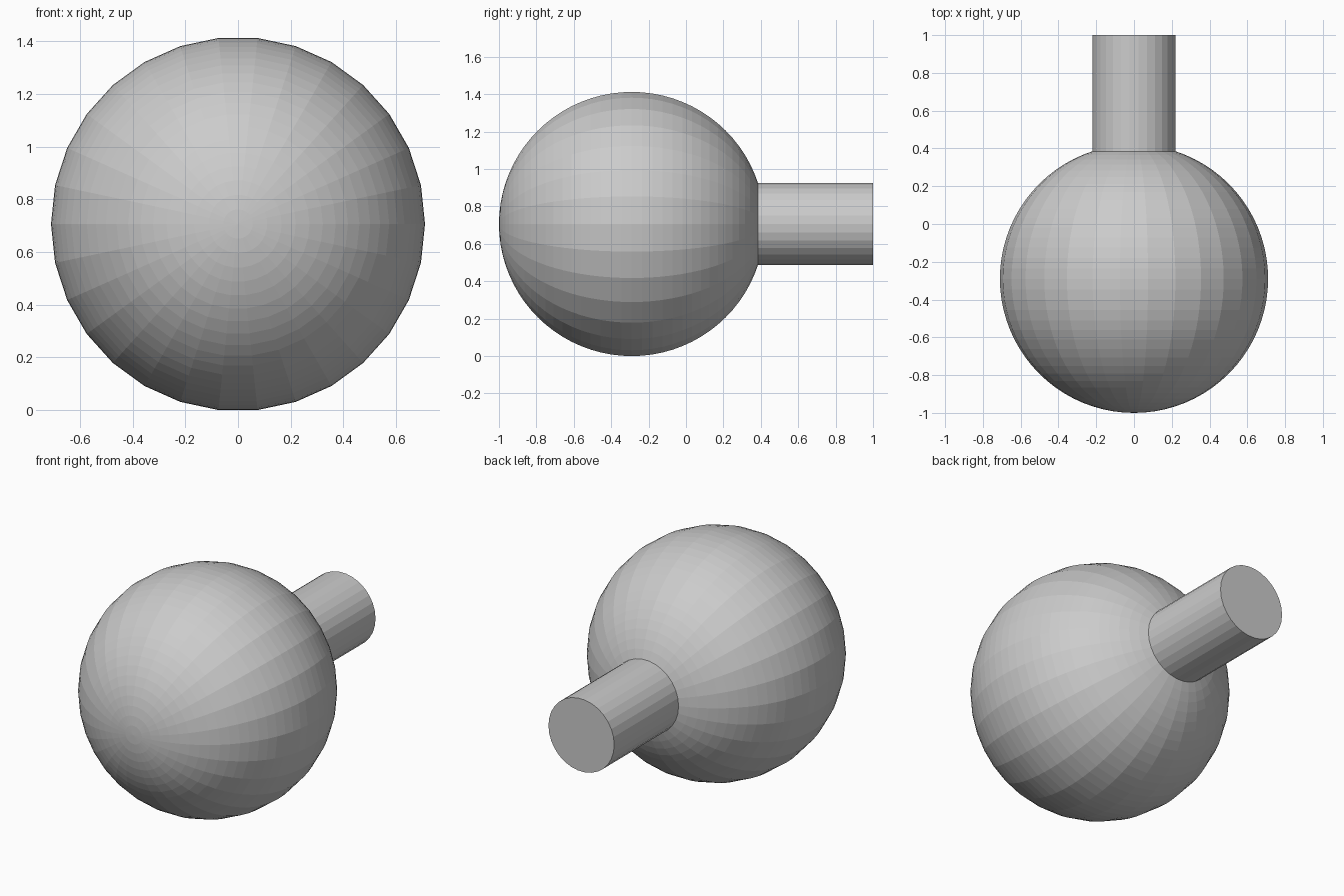
import bpy, bmesh
from math import sin, cos, pi, asin
from mathutils import Matrix

if "Cube" in bpy.data.objects:
    bpy.data.objects.remove(bpy.data.objects["Cube"])

R, NECK_R = 0.71, 0.22          # ball and neck radii
CY, CZ = -0.29, 0.706           # ball centre
SIDES, RINGS = 30, 36

# Profile (radius, y): front pole, round the ball to the neck, then straight to the flat end
end = pi - asin(NECK_R / R)
profile = [(R * sin(end * i / RINGS), CY - R * cos(end * i / RINGS)) for i in range(RINGS + 1)]
profile += [(NECK_R, 1.0), (0.0, 1.0)]

# Lathe the profile around the y axis
bm = bmesh.new()
verts = [bm.verts.new((r, y, 0)) for r, y in profile]
edges = [bm.edges.new(pair) for pair in zip(verts, verts[1:])]
bmesh.ops.spin(bm, geom=verts + edges, cent=(0, 0, 0), axis=(0, 1, 0),
               angle=2 * pi, steps=SIDES, use_merge=True)
bmesh.ops.remove_doubles(bm, verts=bm.verts[:], dist=1e-4)
bmesh.ops.recalc_face_normals(bm, faces=bm.faces[:])
bm.transform(Matrix.Translation((0, 0, CZ)))

mesh = bpy.data.meshes.new("ball_with_stem")
bm.to_mesh(mesh)
bm.free()
bpy.context.collection.objects.link(bpy.data.objects.new("ball_with_stem", mesh))
